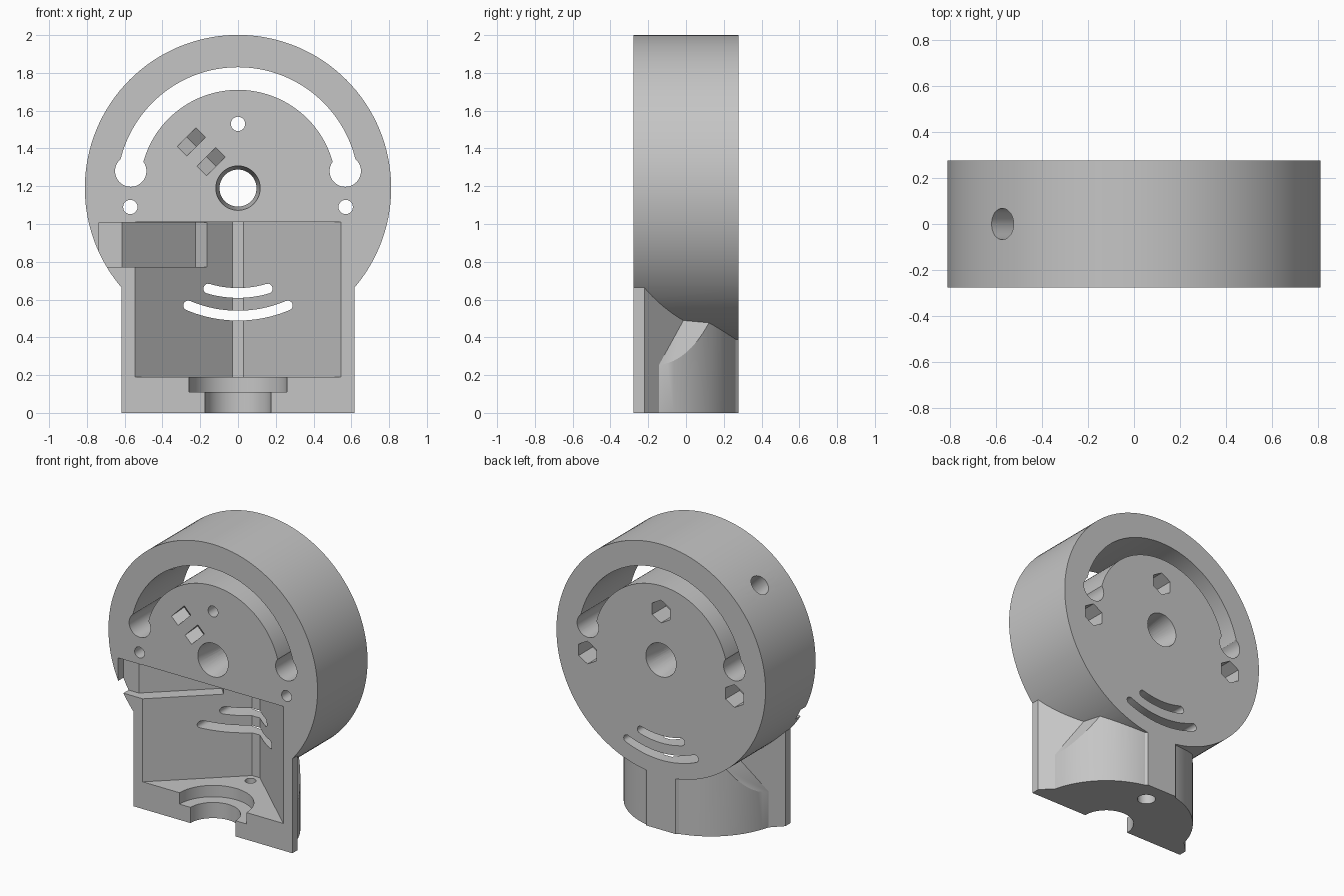
import bpy, bmesh
from math import sin, cos, pi, radians
from mathutils import Vector, Matrix

if "Cube" in bpy.data.objects:
    bpy.data.objects.remove(bpy.data.objects["Cube"])

HUB = 1.19          # height of the drum axis
D = 0.277           # half depth of the drum

grey = bpy.data.materials.new("plain_grey")
grey.use_nodes = True
grey.diffuse_color = (0.56, 0.56, 0.56, 1)
grey.node_tree.nodes["Principled BSDF"].inputs["Base Color"].default_value = (0.56, 0.56, 0.56, 1)


def finish(name, bm):
    bmesh.ops.recalc_face_normals(bm, faces=bm.faces[:])
    mesh = bpy.data.meshes.new(name)
    bm.to_mesh(mesh)
    bm.free()
    mesh.materials.append(grey)
    ob = bpy.data.objects.new(name, mesh)
    bpy.context.collection.objects.link(ob)
    return ob


def prism(name, pts, lo, hi, upright=True):
    """Closed prism from a profile: (x, z) along y when upright, else (x, y) along z."""
    bm = bmesh.new()
    rings = []
    for level in (lo, hi):
        rings.append([bm.verts.new((p[0], level, p[1]) if upright else (p[0], p[1], level))
                      for p in pts])
    low, high = rings
    bm.faces.new(low[::-1])
    bm.faces.new(high)
    for i in range(len(pts)):
        j = (i + 1) % len(pts)
        bm.faces.new((low[i], low[j], high[j], high[i]))
    return finish(name, bm)


def rod(name, a, b, r1, r2=None, sides=48):
    """Cylinder or cone from point a to point b."""
    a, b = Vector(a), Vector(b)
    bm = bmesh.new()
    turn = (b - a).to_track_quat('Z', 'Y').to_matrix().to_4x4()
    bmesh.ops.create_cone(bm, cap_ends=True, segments=sides, radius1=r1,
                          radius2=r1 if r2 is None else r2, depth=(b - a).length,
                          matrix=Matrix.Translation((a + b) / 2) @ turn)
    return finish(name, bm)


def box(name, x, y, z):
    return prism(name, [(x[0], y[0]), (x[1], y[0]), (x[1], y[1]), (x[0], y[1])], z[0], z[1], False)


def combine(target, tool, mode):
    tool.hide_render = True
    mod = target.modifiers.new(mode.lower(), 'BOOLEAN')
    mod.operation, mod.solver, mod.object = mode, 'MANIFOLD', tool
    bpy.context.view_layer.objects.active = target
    bpy.ops.object.modifier_apply(modifier=mod.name)
    bpy.data.objects.remove(tool)


def arc_slot(name, radius, half, mid, spread, lo, hi, n=40):
    """Curved slot with round ends, centred on the drum axis."""
    def at(r, a):
        return Vector((r * cos(a), HUB + r * sin(a)))
    a0, a1 = mid - spread, mid + spread
    steps = [a0 + (a1 - a0) * i / n for i in range(n + 1)]
    pts = [at(radius + half, a) for a in steps]
    caps = [i * pi / 8 for i in range(1, 8)]
    pts += [at(radius, a1) + half * Vector((cos(a1 + t), sin(a1 + t))) for t in caps]
    pts += [at(radius - half, a) for a in reversed(steps)]
    pts += [at(radius, a0) + half * Vector((cos(a0 + pi + t), sin(a0 + pi + t))) for t in caps]
    return prism(name, pts, lo, hi)


# Drum, left too deep here and trimmed below
body = rod("drum_mount", (0, -.4, HUB), (0, .4, HUB), 0.811, sides=128)

# Front plate with tapered housing behind it
housing = prism("housing", [(-.616, -.38), (.616, -.38), (.616, -.22), (0, .39),
                            (-.616, -.22)], -.1, .75, False)
combine(body, housing, 'UNION')

# Rounded foot with sloping shoulders
foot = rod("foot", (0, -D, -.12), (0, -D, .6), .555, sides=96)
combine(foot, box("foot_bounds", (-1, 1), (-.25, .5), (-.2, .8)), 'INTERSECT')
for s in (-1, 1):
    slope = Vector((s * .9, .18, .4)).normalized()
    start = Vector((s * .545, -.168, .25))
    wedge = box("shoulder_cut", (-1, 1), (-1, 1), (0, 1))
    wedge.data.transform(Matrix.Translation(start) @ slope.to_track_quat('Z', 'Y').to_matrix().to_4x4())
    combine(foot, wedge, 'DIFFERENCE')
combine(body, foot, 'UNION')

# Trim to flat front, back and underside
combine(body, box("trim", (-1, 1), (-D, D), (0, 2.2)), 'INTERSECT')

cutters = []

# Wedge pocket, open to the front
cutters.append(prism("pocket", [(-.578, -.307), (-.545, -D), (-.03, .2), (.03, .2),
                                (.545, -D), (.578, -.307)], .19, 1.01, False))

# Side recess in the pocket wall
cutters.append(prism("recess", [(-.735, -.3), (-.735, -.22), (-.615, -.22), (-.225, .14),
                                (-.15, .06), (-.5, -.3)], .772, 1.008, False))

# Half-round shaft opening with a wider seat, and a stepped hole in the floor
cutters.append(rod("shaft_opening", (0, -D, -.1), (0, -D, .15), .175))
cutters.append(rod("shaft_seat", (0, -D, .11), (0, -D, .25), .26))
cutters.append(rod("floor_hole", (.006, .13, -.1), (.006, .13, .22), .036))
cutters.append(rod("floor_hole_seat", (.006, .13, -.1), (.006, .13, .1), .058))

# Large upper slot with round ends
cutters.append(arc_slot("upper_slot", .58, .06, pi / 2, radians(80), -.4, .4, 72))
for s in (-1, 1):
    cutters.append(rod("slot_end", (s * .568, -.4, 1.28), (s * .568, .4, 1.28), .083))

# Two small lower slots through the back wall
for radius, spread in ((.555, 16.5), (.675, 23)):
    cutters.append(arc_slot("lower_slot", radius, .026, -pi / 2, radians(spread), -.2, .4))

# Bolt holes with hexagonal nut seats at the back
for x, z in ((0, 1.53), (-.57, 1.09), (.57, 1.09)):
    cutters.append(rod("bolt_hole", (x, -.4, z), (x, .4, z), .038, sides=32))
    cutters.append(rod("nut_seat", (x, .12, z), (x, .4, z), .08, sides=6))

# Central bore, flared at both ends
cutters.append(rod("bore", (0, -.4, HUB), (0, .4, HUB), .098))
for s in (-1, 1):
    cutters.append(rod("flare", (0, s * (D + .02), HUB), (0, s * .1, HUB), .12, .097))

# Two V-shaped tie notches in the front
for x, z in ((-.247, 1.435), (-.142, 1.33)):
    notch = prism("notch", [(-.07, -.01), (.07, -.01), (.07, 0), (0, .07), (-.07, 0)],
                  -.036, .036, False)
    turn = Matrix.Rotation(-pi / 4, 4, 'Y')
    notch.data.transform(Matrix.Translation((x, -D, z)) @ turn)
    cutters.append(notch)

# Radial wire hole in the rim
ray = Vector((-cos(pi / 4), 0, sin(pi / 4)))
hub = Vector((0, 0, HUB))
cutters.append(rod("rim_hole", hub + ray * .58, hub + ray * .95, .068))

for cutter in cutters:
    combine(body, cutter, 'DIFFERENCE')

bpy.ops.object.select_all(action='DESELECT')
body.select_set(True)
bpy.context.view_layer.objects.active = body
bpy.ops.object.shade_smooth_by_angle(angle=radians(25))
